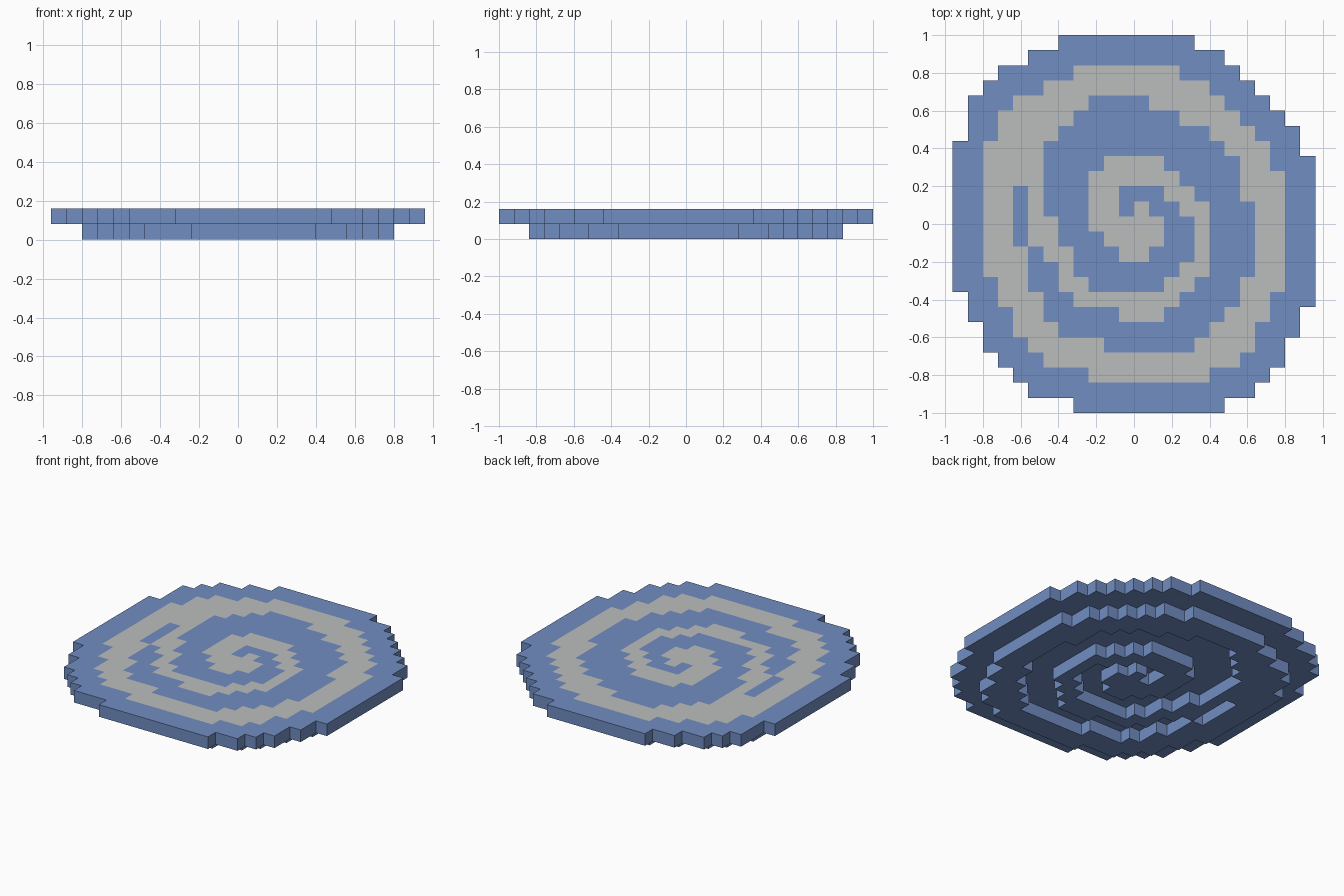
import bpy
import bmesh
from mathutils import Vector

if "Cube" in bpy.data.objects:
    bpy.data.objects.remove(bpy.data.objects["Cube"], do_unlink=True)

CELL = 0.08
COLS, ROWS = 24, 25

# Outlines in block units: column from the left, row from the back
DISC = [(6.9, -.2), (2.5, 2), (.8, 4), (-.1, 7), (-.1, 16), (1.7, 20),
        (4.5, 23), (8, 24.2), (17.2, 24.2), (19.5, 23), (20.6, 22),
        (23.1, 17), (23.5, 8), (21.5, 5), (17.5, 1), (15.5, -.2)]
RING = [(7.9, 1.8), (3.5, 4), (1.6, 7), (1.6, 15), (3.6, 19), (5.5, 21),
        (9, 22.2), (16.1, 22.2), (18.6, 21), (21.3, 16), (21.1, 9),
        (19.7, 6), (16.5, 3), (14.1, 1.8)]
HOLE = [(8.7, 3.8), (6.5, 6), (5.5, 7), (5.5, 9), (3.5, 10), (3.5, 13),
        (4.1, 14), (5.7, 18), (6.7, 19), (10, 20.2), (15.3, 20.2),
        (17.7, 18), (19.1, 15), (19.1, 11), (18.3, 8), (16.5, 6), (12.1, 3.8)]

# Inner arm of the spiral, stroke by stroke: first and last column, then row
ARM = [(5, 5, 10, 13), (6, 6, 12, 14), (7, 7, 14, 16), (8, 8, 16, 17),
       (8, 14, 17, 17), (11, 13, 18, 18), (14, 15, 16, 16), (15, 16, 15, 15),
       (16, 16, 11, 15), (15, 15, 10, 11), (14, 14, 9, 10), (9, 14, 9, 9),
       (10, 13, 8, 8), (9, 10, 9, 12), (10, 13, 12, 13), (12, 12, 11, 11),
       (11, 12, 14, 14)]


def fill(outline):
    """Blocks whose centre lies inside the outline."""
    cells = set()
    for row in range(ROWS):
        crossings = []
        for (ax, ay), (bx, by) in zip(outline, outline[1:] + outline[:1]):
            if (ay > row) != (by > row):
                crossings.append(ax + (row - ay) * (bx - ax) / (by - ay))
        left, right = min(crossings, default=0), max(crossings, default=0)
        cells |= {(col, row) for col in range(COLS) if left < col < right}
    return cells


def material(name, rgb):
    mat = bpy.data.materials.new(name)
    mat.use_nodes = True
    colour = (*rgb, 1)
    mat.diffuse_color = colour
    mat.node_tree.nodes["Principled BSDF"].inputs["Base Color"].default_value = colour
    return mat


MATERIALS = [material("soft_blue", (0.165, 0.27, 0.54)),
             material("light_grey", (0.5, 0.51, 0.51))]

# Spiral: the outer ring joined to the inner arm
spiral = fill(RING) - fill(HOLE)
for first_col, last_col, first_row, last_row in ARM:
    spiral |= {(col, row) for col in range(first_col, last_col + 1)
               for row in range(first_row, last_row + 1)}

# Blocks of each layer, with rows now counted from the front
disc_blocks = {(col, ROWS - 1 - row, 1) for col, row in fill(DISC)}
ridge_blocks = {(col, ROWS - 1 - row, 0) for col, row in spiral}
solid = disc_blocks | ridge_blocks

DIRECTIONS = [Vector(axis) * side
              for axis in ((1, 0, 0), (0, 1, 0), (0, 0, 1)) for side in (1, -1)]
ORIGIN = Vector((-COLS / 2, -ROWS / 2, 0))
HALF = Vector((0.5, 0.5, 0.5))


def build_layer(name, blocks):
    """Skin the blocks, leaving out every face hidden by a neighbour."""
    bm = bmesh.new()
    for block in sorted(blocks):
        col, row, _ = block
        centre = Vector(block) + HALF + ORIGIN
        for out in DIRECTIONS:
            if tuple(int(n) for n in Vector(block) + out) in solid:
                continue
            u = Vector((out.y, out.z, out.x))
            v = out.cross(u)
            corners = [centre + (out + u * a + v * b) / 2
                       for a, b in ((-1, -1), (1, -1), (1, 1), (-1, 1))]
            face = bm.faces.new([bm.verts.new(p * CELL) for p in corners])
            # Only the top of the spiral is grey
            face.material_index = int(out.z > 0 and (col, row, 0) in ridge_blocks)
    bmesh.ops.remove_doubles(bm, verts=bm.verts, dist=0.001)
    mesh = bpy.data.meshes.new(name)
    bm.to_mesh(mesh)
    bm.free()
    for mat in MATERIALS:
        mesh.materials.append(mat)
    bpy.context.collection.objects.link(bpy.data.objects.new(name, mesh))


# Upper disc with its inlaid spiral, and the spiral ridge beneath it
build_layer("spiral_disc", disc_blocks)
build_layer("spiral_ridge", ridge_blocks)
